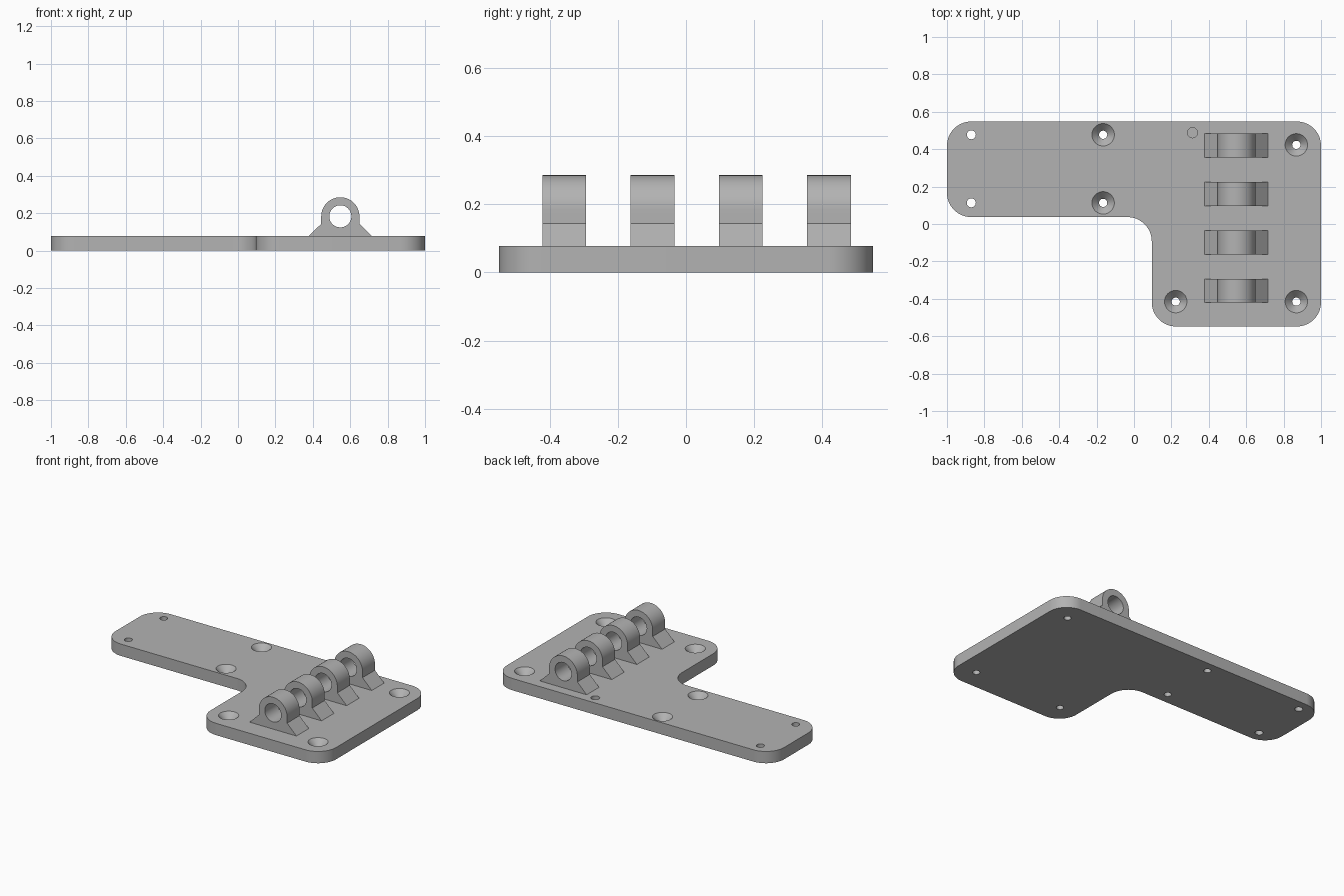
import bpy, bmesh
from math import pi, radians, cos, sin
from mathutils import Vector, Matrix

cube = bpy.data.objects.get("Cube")
if cube:
    bpy.data.objects.remove(cube, do_unlink=True)

gray = bpy.data.materials.new("light gray")
gray.use_nodes = True
color = (0.45, 0.45, 0.45, 1)
gray.diffuse_color = color
gray.node_tree.nodes["Principled BSDF"].inputs["Base Color"].default_value = color

T = 0.077                 # plate thickness
R = 0.13                  # plate corner radius
HX, HZ = 0.547, 0.183     # hinge pin axis


def arc(cx, cy, r, start, end, steps=16):
    angles = [radians(start + (end - start) * i / steps) for i in range(steps + 1)]
    return [(cx + r * cos(a), cy + r * sin(a)) for a in angles]


def finish(bm, name):
    bmesh.ops.recalc_face_normals(bm, faces=bm.faces)
    mesh = bpy.data.meshes.new(name)
    bm.to_mesh(mesh)
    bm.free()
    mesh.materials.append(gray)
    obj = bpy.data.objects.new(name, mesh)
    bpy.context.collection.objects.link(obj)
    return obj


def prism(name, outline, to_3d, offset):
    """Extrude a closed outline along an offset vector."""
    bm = bmesh.new()
    face = bm.faces.new([bm.verts.new(to_3d(u, v)) for u, v in outline])
    new = bmesh.ops.extrude_face_region(bm, geom=[face], use_keep_orig=True)["geom"]
    bmesh.ops.translate(bm, vec=Vector(offset),
                        verts=[g for g in new if isinstance(g, bmesh.types.BMVert)])
    return finish(bm, name)


def add_cone(bm, x, y, z0, z1, r0, r1):
    bmesh.ops.create_cone(bm, cap_ends=True, segments=48, radius1=r0, radius2=r1,
                          depth=z1 - z0, matrix=Matrix.Translation((x, y, (z0 + z1) / 2)))


def cut(obj, cutter):
    """Subtract the cutter, then discard it."""
    cutter.hide_render = True
    mod = obj.modifiers.new("cut", 'BOOLEAN')
    mod.operation = 'DIFFERENCE'
    mod.solver = 'EXACT'
    mod.object = cutter
    bpy.ops.object.select_all(action='DESELECT')
    bpy.context.view_layer.objects.active = obj
    obj.select_set(True)
    bpy.ops.object.modifier_apply(modifier=mod.name)
    bpy.data.objects.remove(cutter, do_unlink=True)


def smooth(obj):
    bpy.ops.object.select_all(action='DESELECT')
    bpy.context.view_layer.objects.active = obj
    obj.select_set(True)
    bpy.ops.object.shade_smooth_by_angle(angle=radians(30))


# L-shaped plate with rounded corners and a filleted inner corner
back, front, arm, inner = 0.548, -0.548, 0.037, 0.095
outline = (arc(1 - R, back - R, R, 0, 90)
           + arc(-1 + R, back - R, R, 90, 180)
           + arc(-1 + R, arm + R, R, 180, 270)
           + arc(inner - R, arm - R, R, 90, 0)
           + arc(inner + R, front + R, R, 180, 270)
           + arc(1 - R, front + R, R, 270, 360))
plate = prism("base_plate", outline, lambda u, v: (u, v, 0), (0, 0, T))

# Plain screw holes at the end of the arm, and a shallow blind hole
bm = bmesh.new()
for y in (0.477, 0.113):
    add_cone(bm, -0.87, y, -0.1, 0.2, 0.024, 0.024)
add_cone(bm, 0.313, 0.488, 0.03, 0.2, 0.027, 0.027)
cut(plate, finish(bm, "plain_hole_cutter"))

# Countersunk screw holes
screws = [(-0.165, 0.477), (-0.165, 0.113), (0.868, 0.423), (0.868, -0.415), (0.223, -0.415)]
bm = bmesh.new()
for x, y in screws:
    add_cone(bm, x, y, -0.1, 0.2, 0.022, 0.022)
cut(plate, finish(bm, "screw_hole_cutter"))
bm = bmesh.new()
for x, y in screws:
    add_cone(bm, x, y, T - 0.04, T + 0.01, 0.022, 0.0695)
cut(plate, finish(bm, "countersink_cutter"))
smooth(plate)

# Hinge knuckles: round top, straight sides, flared foot, pin bore
r = 0.102
profile = (arc(HX, HZ, r, 0, 180, 32)
           + [(HX - r, 0.143), (HX - 0.169, T), (HX - 0.169, T - 0.005),
              (HX + 0.169, T - 0.005), (HX + 0.169, T), (HX + r, 0.143)])
for i in range(4):
    y = -0.421 + i * 0.2588
    knuckle = prism(f"hinge_knuckle_{i + 1}", profile,
                    lambda u, v: (u, y, v), (0, 0.128, 0))
    bore = prism("bore_cutter", arc(HX, HZ, 0.059, 0, 360 - 7.5, 47),
                 lambda u, v: (u, y - 0.05, v), (0, 0.23, 0))
    cut(knuckle, bore)
    smooth(knuckle)
